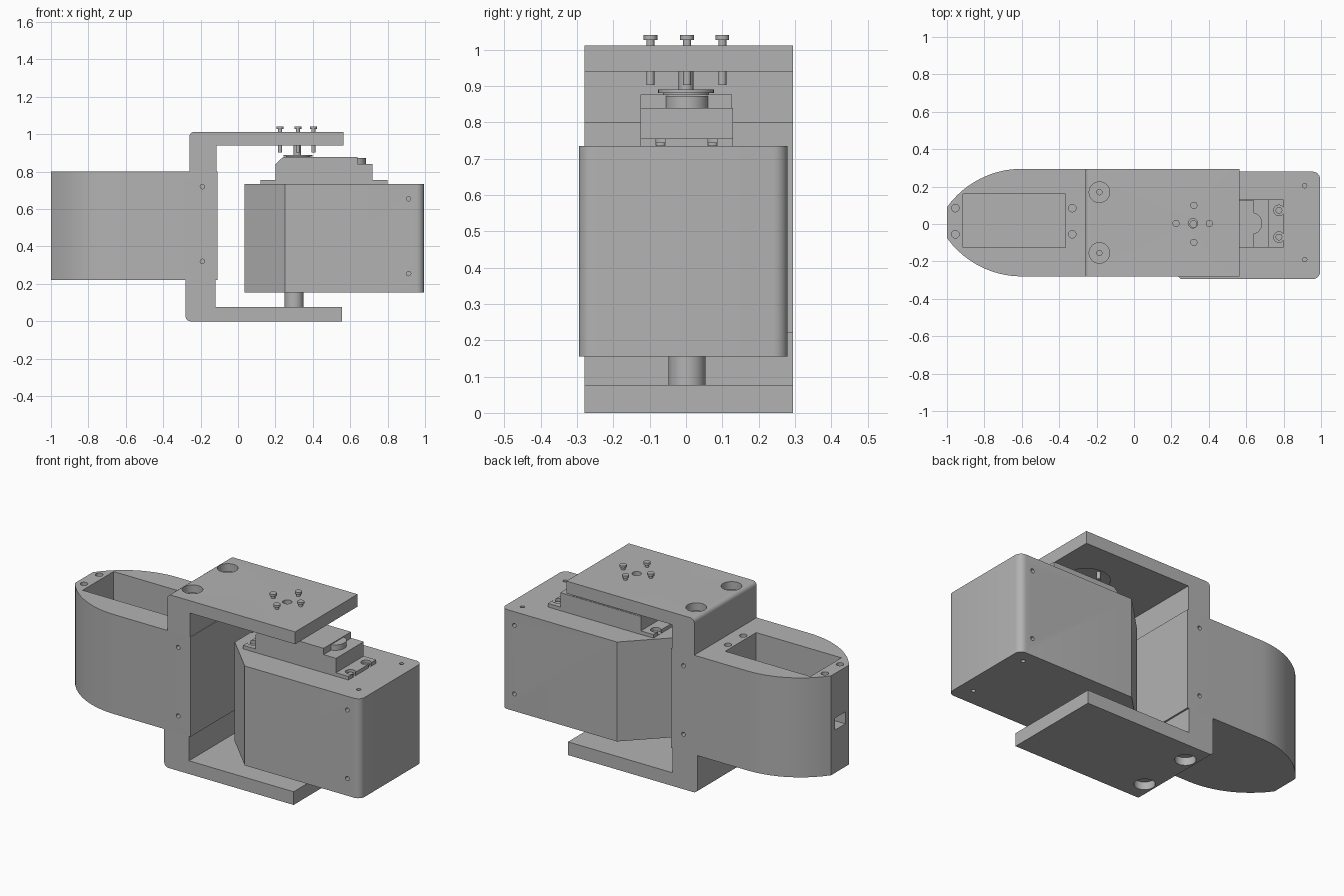
import bpy, bmesh, math
from mathutils import Vector, Matrix

if "Cube" in bpy.data.objects:
    bpy.data.objects.remove(bpy.data.objects["Cube"], do_unlink=True)

grey = bpy.data.materials.new("plain grey")
grey.use_nodes = True
grey.diffuse_color = (0.45, 0.45, 0.45, 1)
grey.node_tree.nodes["Principled BSDF"].inputs["Base Color"].default_value = grey.diffuse_color


def rounded(points, radii, steps=6):
    """Replace the corners of an outline that have a radius with arcs."""
    out, n = [], len(points)
    for i, p in enumerate(points):
        r = radii.get(i, 0)
        p = Vector(p)
        if not r:
            out.append(p)
            continue
        a = (Vector(points[i - 1]) - p).normalized()
        b = (Vector(points[(i + 1) % n]) - p).normalized()
        centre = p + (a + b) * r
        for k in range(steps + 1):
            t = k / steps * math.pi / 2
            out.append(centre - b * r * math.cos(t) - a * r * math.sin(t))
    return out


def prism(name, outline, lo, hi, axis="z"):
    """Extrude an outline along z (xy outline) or y (xz outline)."""
    bm = bmesh.new()
    place = (lambda p, h: (p[0], p[1], h)) if axis == "z" else (lambda p, h: (p[0], h, p[1]))
    low = [bm.verts.new(place(p, lo)) for p in outline]
    high = [bm.verts.new(place(p, hi)) for p in outline]
    bm.faces.new(low)
    bm.faces.new(high)
    for i in range(len(low)):
        j = (i + 1) % len(low)
        bm.faces.new((low[i], low[j], high[j], high[i]))
    bmesh.ops.recalc_face_normals(bm, faces=bm.faces)
    mesh = bpy.data.meshes.new(name)
    bm.to_mesh(mesh)
    bm.free()
    mesh.materials.append(grey)
    obj = bpy.data.objects.new(name, mesh)
    bpy.context.collection.objects.link(obj)
    return obj


def box(name, x0, x1, y0, y1, z0, z1):
    return prism(name, [(x0, y0), (x1, y0), (x1, y1), (x0, y1)], z0, z1)


def rod(name, a, b, r, lo, hi, axis="z", sides=32):
    ring = [(a + r * math.cos(2 * math.pi * k / sides), b + r * math.sin(2 * math.pi * k / sides))
            for k in range(sides)]
    return prism(name, ring, lo, hi, axis)


def cut(obj, cutters):
    """Subtract the cutters from a part and throw them away."""
    for c in cutters:
        c.hide_render = True
        m = obj.modifiers.new("cut", "BOOLEAN")
        m.operation, m.solver, m.object = "DIFFERENCE", "EXACT", c
    bpy.context.view_layer.update()
    deps = bpy.context.evaluated_depsgraph_get()
    mesh = bpy.data.meshes.new_from_object(obj.evaluated_get(deps))
    obj.modifiers.clear()
    obj.data = mesh
    for c in cutters:
        bpy.data.objects.remove(c, do_unlink=True)


MID = 0.0075           # centre line of the link
Y0, Y1 = -0.28, 0.295  # its sides

# Link body: straight sides running into a blunt arched nose
R, shoulder = 0.493, -0.6
arc = [(shoulder - 0.4 * k / 14, Y1 - R + math.sqrt(R * R - (0.4 * k / 14) ** 2)) for k in range(15)]
outline = [(-0.11, Y1)] + arc
outline += [(x, 2 * MID - y) for x, y in reversed(outline)]
body = prism("link_body", outline, 0.22, 0.80)
cutters = [box("pocket", -0.915, -0.365, -0.125, 0.16, 0.26, 0.9),
           box("cable_slot", -1.1, -0.9, -0.04, 0.055, 0.47, 0.54)]
for x in (-0.955, -0.33):
    for y in (-0.055, 0.085):
        cutters.append(rod("hole", x, y, 0.02, 0.6, 0.9))
for z in (0.32, 0.72):
    for y in (Y0, Y1):
        cutters.append(rod("hole", -0.19, z, 0.012, y - 0.06, y + 0.06, "y", 16))
cut(body, cutters)

# Upper and lower bracket arms with counterbored screw holes
upper = prism("upper_arm", rounded([(-0.26, 0.80), (-0.115, 0.80), (-0.115, 0.94), (0.565, 0.94),
                                    (0.565, 1.012), (-0.26, 1.012)], {5: 0.025}), Y0, Y1, "y")
lower = prism("lower_arm", rounded([(-0.28, 0.22), (-0.28, 0), (0.555, 0), (0.555, 0.077),
                                    (-0.12, 0.077), (-0.12, 0.22)], {1: 0.025}), Y0, Y1, "y")
up_cut = [rod("horn_recess", 0.32, 0, 0.125, 0.92, 0.945, sides=48),
          rod("centre_hole", 0.315, 0.004, 0.025, 0.9, 1.1)]
low_cut = []
for y in (-0.155, 0.17):
    up_cut += [rod("bore", -0.185, y, 0.055, 0.967, 1.1), rod("hole", -0.185, y, 0.014, 0.84, 1.0)]
    low_cut += [rod("bore", -0.2, y, 0.055, -0.1, 0.045), rod("hole", -0.2, y, 0.014, 0.01, 0.17)]
cut(upper, up_cut)
cut(lower, low_cut)

# Motor housing: rounded at the far end, chamfered beside the link
housing = prism("motor_housing", rounded([(0.035, -0.08), (0.25, -0.295), (0.995, -0.295),
                                          (0.995, 0.28), (0.25, 0.28), (0.035, 0.065)],
                                         {2: 0.04, 3: 0.04}), 0.155, 0.735)
cutters = []
for y in (-0.19, 0.205):
    for z in (0.155, 0.735):
        cutters.append(rod("hole", 0.912, y, 0.012, z - 0.06, z + 0.06, sides=16))
for z in (0.255, 0.655):
    for y in (-0.295, 0.28):
        cutters.append(rod("hole", 0.912, z, 0.012, y - 0.06, y + 0.06, "y", 16))
cut(housing, cutters)
rod("pivot_pin", 0.30, 0.003, 0.051, 0.07, 0.16)

# Motor top: mounting flange with open slots, case, gear cover
flange = box("motor_flange", 0.12, 0.80, -0.125, 0.13, 0.73, 0.756)
cutters = []
for x, edge in ((0.775, 0.85), (0.145, 0.07)):
    for y in (-0.07, 0.073):
        cutters += [rod("hole", x, y, 0.028, 0.736, 0.8),
                    box("slot", min(x, edge), max(x, edge), y - 0.012, y + 0.012, 0.736, 0.8)]
cut(flange, cutters)
for y in (-0.07, 0.073):
    rod("flange_screw", 0.775, y, 0.018, 0.73, 0.745, sides=20)
box("motor_case", 0.20, 0.72, -0.125, 0.13, 0.75, 0.84)
prism("gear_cover", [(0.205, 0.835), (0.64, 0.835), (0.64, 0.877), (0.24, 0.877), (0.205, 0.845)],
      -0.125, 0.127, "y")
rod("gear_boss", 0.625, 0.003, 0.06, 0.835, 0.872)

# Output shaft and horn
rod("shaft_collar", 0.32, 0, 0.064, 0.835, 0.884)
rod("horn_disc", 0.32, 0, 0.077, 0.88, 0.89)
rod("output_shaft", 0.317, 0, 0.02, 0.885, 0.95)

# Horn screws through the upper arm
for i, (x, y) in enumerate(((0.225, 0.003), (0.403, 0.003), (0.32, 0.1), (0.32, -0.098))):
    rod(f"horn_screw_shank_{i + 1}", x, y, 0.011, 0.902, 1.03, sides=20)
    rod(f"horn_screw_head_{i + 1}", x, y, 0.019, 1.027, 1.04, sides=20)

# Smooth the curved walls, keep the edges crisp
for o in bpy.context.scene.objects:
    o.select_set(o.type == "MESH")
bpy.context.view_layer.objects.active = body
bpy.ops.object.shade_smooth_by_angle(angle=math.radians(30))
